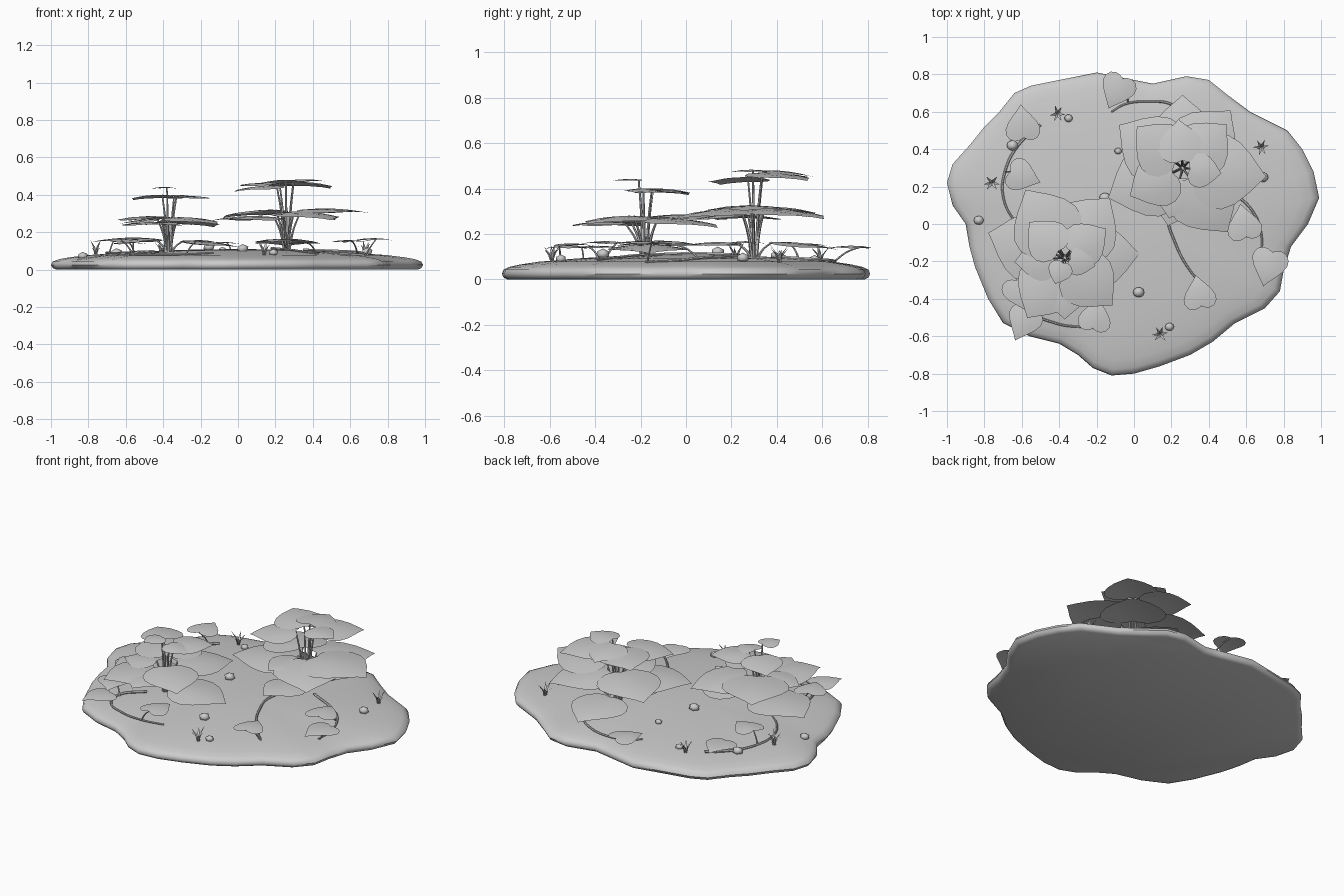
import bpy, bmesh, math, random
from mathutils import Vector, Matrix

if "Cube" in bpy.data.objects:
    bpy.data.objects.remove(bpy.data.objects["Cube"])
random.seed(4)

grey = bpy.data.materials.new("plain_grey")
grey.use_nodes = True
tone = (0.6, 0.6, 0.6, 1)
grey.diffuse_color = tone
grey.node_tree.nodes["Principled BSDF"].inputs["Base Color"].default_value = tone


def add(name, verts=(), faces=(), mesh=None, angle=40):
    """Link a mesh as a smooth-shaded grey object."""
    if mesh is None:
        mesh = bpy.data.meshes.new(name)
        mesh.from_pydata([tuple(v) for v in verts], [], faces)
    mesh.materials.clear()
    mesh.materials.append(grey)
    obj = bpy.data.objects.new(name, mesh)
    bpy.context.collection.objects.link(obj)
    bpy.ops.object.select_all(action="DESELECT")
    obj.select_set(True)
    bpy.context.view_layer.objects.active = obj
    bpy.ops.object.shade_smooth_by_angle(angle=math.radians(angle))
    return obj


def tube(name, points, radius, tip=1.0):
    """Smooth round stem through the points."""
    curve = bpy.data.curves.new(name, "CURVE")
    curve.dimensions = "3D"
    curve.bevel_depth = radius
    curve.bevel_resolution = 1
    curve.resolution_u = 6
    spline = curve.splines.new("BEZIER")
    spline.bezier_points.add(len(points) - 1)
    for i, (bp, p) in enumerate(zip(spline.bezier_points, points)):
        bp.co = p
        bp.handle_left_type = bp.handle_right_type = "AUTO"
        bp.radius = 1 + (tip - 1) * i / (len(points) - 1)
    temp = bpy.data.objects.new(name, curve)
    bpy.context.collection.objects.link(temp)
    bpy.context.view_layer.update()
    mesh = bpy.data.meshes.new_from_object(temp.evaluated_get(bpy.context.evaluated_depsgraph_get()))
    bpy.data.objects.remove(temp)
    return add(name, mesh=mesh)


# Half outline of a heart leaf: distance along the rib, half width
ROUND = [(0, 0), (-.06, .12), (-.08, .25), (-.02, .39), (.12, .48), (.28, .49),
         (.48, .4), (.68, .25), (.86, .1), (1, 0)]
BROAD = [(0, 0), (-.05, .12), (-.04, .25), (.06, .4), (.22, .48), (.4, .48),
         (.58, .4), (.75, .26), (.9, .1), (1, 0)]


def leaf(name, base, heading, length, droop=.12, lift=.05, outline=ROUND, width=1.0):
    """Folded heart leaf from its stalk joint, pointing along heading in degrees."""
    cols = (-1, -.5, 0, .5, 1)
    turn = Matrix.Rotation(math.radians(heading), 3, "Z")
    verts, faces = [], []
    for i, (along, half) in enumerate(outline):
        rib = i / (len(outline) - 1)
        for c in cols:
            x = rib + (along - rib) * abs(c)
            y = half * c * width
            z = lift * x - droop * x * x - .22 * y * y
            verts.append(Vector(base) + turn @ Vector((x, y, z)) * length)
    n = len(cols)
    for i in range(len(outline) - 1):
        for j in range(n - 1):
            a = i * n + j
            faces.append((a, a + n, a + n + 1, a + 1))
    return add(name, verts, faces, angle=60)


# Mound: wavy outline swept inward over a soft rim
RIM = [(99, 14), (96, 28), (90, 40), (82, 50), (62, 60), (50, 69), (40, 77), (28, 79), (10, 75),
       (0, 77), (-20, 81), (-40, 77), (-55, 74), (-64, 70), (-72, 60), (-80, 52), (-88, 42),
       (-97, 32), (-100, 22), (-97, 10), (-90, 0), (-88, -12), (-85, -23), (-78, -40), (-70, -53),
       (-56, -60), (-40, -64), (-30, -70), (-22, -77), (-12, -81), (0, -80), (14, -76), (30, -70),
       (42, -63), (54, -53), (70, -45), (78, -36), (80, -25), (84, -12), (93, 0)]
PROFILE = [(.97, 0), (.99, .008), (1, .025), (.99, .043), (.96, .055), (.9, .066), (.8, .078),
           (.6, .092), (.4, .102), (.2, .108)]


def ground(x, y):
    """Height of the mound surface at a point."""
    best = min(RIM, key=lambda p: abs(math.remainder(math.atan2(p[1], p[0]) - math.atan2(y, x), math.tau)))
    r = math.hypot(x, y) / math.hypot(*best) * 100
    for (ra, za), (rb, zb) in zip(PROFILE[3:], PROFILE[4:]):
        if rb <= r <= ra:
            return za + (zb - za) * (ra - r) / (ra - rb)
    return .108 if r < .5 else .05


n = len(RIM)
verts = [(x / 100 * s, y / 100 * s, z) for s, z in PROFILE for x, y in RIM]
faces = [(k * n + i, k * n + (i + 1) % n, (k + 1) * n + (i + 1) % n, (k + 1) * n + i)
         for k in range(len(PROFILE) - 1) for i in range(n)]
verts.append((0, 0, .11))
top = (len(PROFILE) - 1) * n
faces += [(top + i, top + (i + 1) % n, len(verts) - 1) for i in range(n)]
faces.append(tuple(reversed(range(n))))
add("ground_mound", verts, faces, angle=50)


def plant(name, x, y, leaves):
    """Tiered plant: each leaf is heading, length, joint height, joint radius."""
    foot = ground(x, y) - .01
    for i, (heading, length, z, reach) in enumerate(leaves):
        out = Vector((math.cos(math.radians(heading)), math.sin(math.radians(heading)), 0))
        root = Vector((x, y, foot)) + out * .012
        joint = Vector((x, y, z)) + out * reach
        bend = root.lerp(joint, .55) - out * reach * .15
        tube(f"{name}_stalk_{i}", [root, bend, joint], .007, .6)
        leaf(f"{name}_leaf_{i}", joint, heading, length, outline=BROAD, droop=.16,
             lift=.03 + .08 * (i % 2), width=1.12)


plant("front_plant", -.37, -.18, [
    (3, .32, .155, .08), (162, .35, .165, .08),
    (53, .33, .27, .07), (120, .35, .28, .07), (-45, .29, .28, .07),
    (-122, .31, .25, .07), (185, .21, .27, .06), (-90, .24, .25, .09),
    (135, .22, .40, .05), (35, .22, .39, .05), (-15, .14, .40, .03), (250, .12, .44, .03)])
plant("back_plant", .26, .30, [
    (90, .31, .165, .08), (-104, .24, .16, .08),
    (146, .34, .32, .07), (-6, .37, .32, .08), (-55, .35, .31, .07),
    (202, .36, .28, .07), (50, .34, .31, .06), (255, .22, .30, .06),
    (45, .28, .47, .05), (138, .28, .46, .05), (208, .26, .45, .06), (-8, .17, .48, .04),
    (95, .22, .48, .04)])

# Creeping runners lying on the mound
RUNNERS = [
    [(-.5, .53), (-.62, .42), (-.69, .28), (-.7, .15), (-.64, .02), (-.5, -.1)],
    [(-.45, -.25), (-.57, -.35), (-.55, -.46), (-.42, -.53), (-.28, -.55), (-.13, -.545)],
    [(.22, .2), (.18, .04), (.22, -.1), (.28, -.22), (.36, -.32), (.43, -.39)],
    [(.28, .4), (.3, .56), (.2, .64), (.08, .655), (-.05, .64), (-.12, .6)],
    [(.35, .25), (.55, .15), (.64, .06), (.68, -.05), (.68, -.18)]]
for i, path in enumerate(RUNNERS):
    tube(f"runner_{i}", [(x, y, ground(x, y) + .006) for x, y in path], .008, .6)

# Low leaves on short stalks: runner point, joint, heading, length
LOW = [((-.03, .645), (-.06, .78), 245, .18), ((-.55, .5), (-.59, .46), 95, .18),
       ((-.69, .28), (-.66, .28), -20, .17), ((-.56, -.45), (-.56, -.46), 245, .18),
       ((-.28, -.55), (-.22, -.56), 80, .17), ((-.56, -.36), (-.63, -.3), 290, .18),
       ((.42, -.38), (.36, -.44), 100, .17), ((.64, .06), (.6, -.07), 100, .18),
       ((.68, -.17), (.74, -.15), 255, .19)]
for i, ((x, y), (u, v), heading, length) in enumerate(LOW):
    z = ground(x, y)
    joint = (u, v, .145 + .01 * (i % 3))
    tube(f"low_stalk_{i}", [(x, y, z), ((x + u) / 2, (y + v) / 2, z + .05), joint], .005, .6)
    leaf(f"low_leaf_{i}", joint, heading, length, lift=.12, droop=.18, width=1.05)

# Pebbles
for i, (x, y, r) in enumerate([(-.65, .42, .034), (-.35, .565, .025), (-.085, .39, .022), (-.155, .14, .034),
                               (-.83, .02, .03), (.025, -.365, .034), (.19, -.55, .027), (.69, .25, .032)]):
    bm = bmesh.new()
    bmesh.ops.create_icosphere(bm, subdivisions=1, radius=r)
    bmesh.ops.scale(bm, verts=bm.verts, vec=(1, .9, .7))
    bmesh.ops.translate(bm, verts=bm.verts, vec=(x, y, ground(x, y) + r * .4))
    mesh = bpy.data.meshes.new("pebble")
    bm.to_mesh(mesh)
    bm.free()
    add(f"pebble_{i}", mesh=mesh, angle=60)

# Grass tufts: narrow blades leaning outward
for i, (x, y) in enumerate([(-.41, .59), (-.76, .22), (.68, .41), (.14, -.59)]):
    verts, faces = [], []
    for k in range(6):
        a = math.tau * k / 6 + random.uniform(-.3, .3)
        out, side = Vector((math.cos(a), math.sin(a), 0)), Vector((-math.sin(a), math.cos(a), 0)) * .009
        root = Vector((x, y, ground(x, y) - .005))
        high = Vector((0, 0, random.uniform(.06, .09)))
        mid = root + out * .015 + high * .55
        b = len(verts)
        verts += [root - side, root + side, mid + side * .8, mid - side * .8, root + out * .045 + high]
        faces += [(b, b + 1, b + 2, b + 3), (b + 3, b + 2, b + 4)]
    add(f"grass_tuft_{i}", verts, faces, angle=60)
